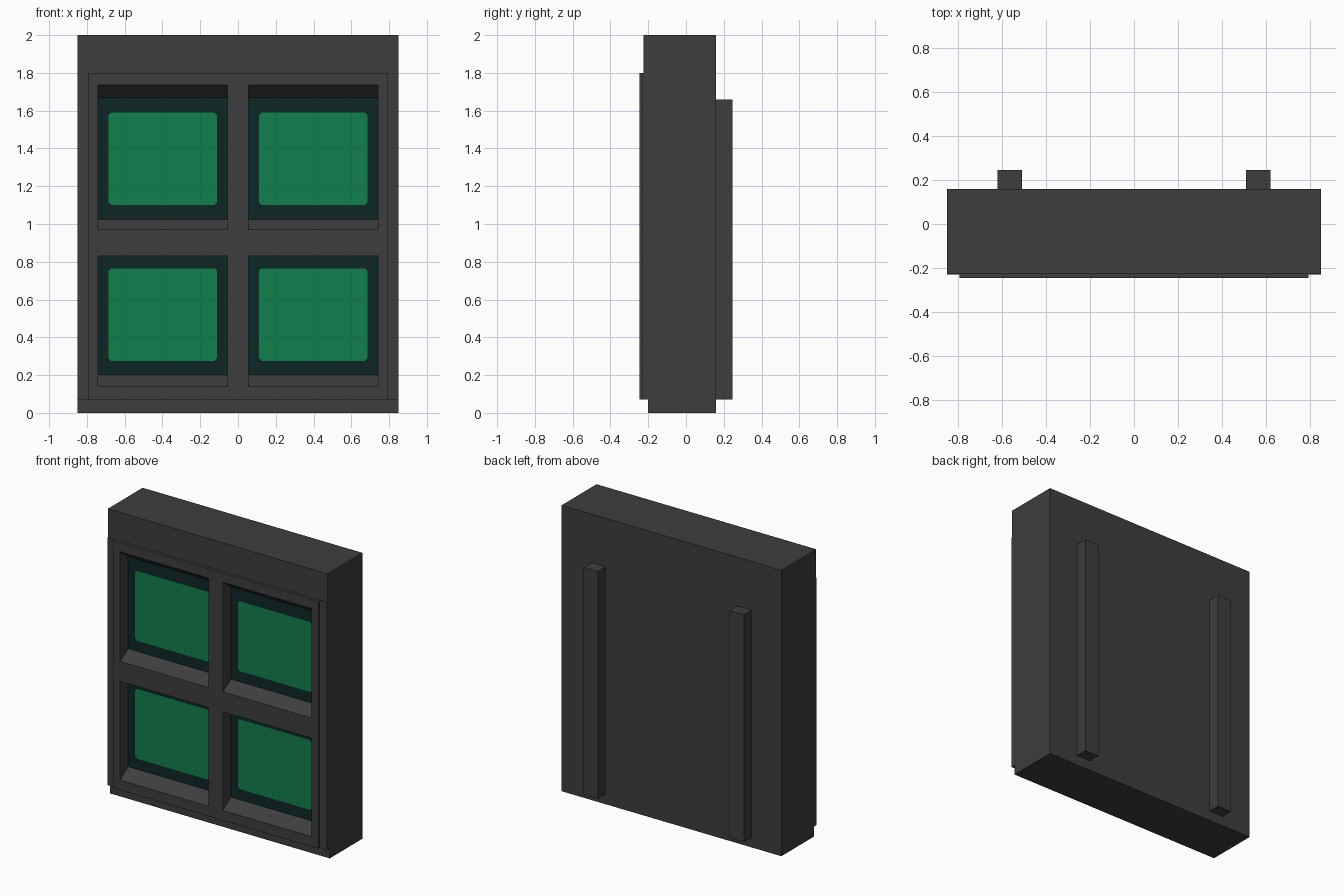
import bpy, bmesh

if "Cube" in bpy.data.objects:
    bpy.data.objects.remove(bpy.data.objects["Cube"])


def material(name, rgb):
    m = bpy.data.materials.new(name)
    m.diffuse_color = (*rgb, 1)
    m.use_nodes = True
    m.node_tree.nodes["Principled BSDF"].inputs["Base Color"].default_value = m.diffuse_color
    return m


GREY = material("charcoal_grey", (0.047, 0.047, 0.047))
DARK = material("dark_teal", (0.0045, 0.019, 0.019))
GREEN = material("screen_green", (0.0055, 0.215, 0.070))


def prism(bm, pts, axis, a, b):
    """Extrude a 2D outline along x (points are y,z) or y (points are x,z)."""
    def co(p, t):
        return (t, p[0], p[1]) if axis == "x" else (p[0], t, p[1])
    lo = [bm.verts.new(co(p, a)) for p in pts]
    hi = [bm.verts.new(co(p, b)) for p in pts]
    bm.faces.new(lo)
    bm.faces.new(hi[::-1])
    for i in range(len(pts)):
        j = (i + 1) % len(pts)
        bm.faces.new((lo[i], lo[j], hi[j], hi[i]))


def rect(x0, x1, z0, z1, c=0):
    """Rectangle outline with optional clipped corners."""
    if not c:
        return [(x0, z0), (x1, z0), (x1, z1), (x0, z1)]
    return [(x0 + c, z0), (x1 - c, z0), (x1, z0 + c), (x1, z1 - c),
            (x1 - c, z1), (x0 + c, z1), (x0, z1 - c), (x0, z0 + c)]


def make(name, mat, *prisms):
    bm = bmesh.new()
    for p in prisms:
        prism(bm, *p)
    bmesh.ops.recalc_face_normals(bm, faces=bm.faces)
    me = bpy.data.meshes.new(name)
    bm.to_mesh(me)
    bm.free()
    me.materials.append(mat)
    ob = bpy.data.objects.new(name, me)
    bpy.context.collection.objects.link(ob)
    return ob


def boolean(ob, other, op):
    mod = ob.modifiers.new(op, "BOOLEAN")
    mod.operation, mod.object, mod.solver = op, other, "EXACT"
    bpy.context.view_layer.objects.active = ob
    bpy.ops.object.modifier_apply(modifier=mod.name)
    bpy.data.objects.remove(other)


FRONT, GLASS = -0.245, -0.155
COLUMNS = [(-0.74, -0.055), (0.055, 0.74)]
# front bottom, front top, glass bottom, glass top of each row of openings
ROWS = [(0.14, 0.83, 0.20, 0.83), (0.97, 1.735, 1.025, 1.67)]

# Cabinet: side profile with recessed foot and set-back header
cabinet = make("cabinet", GREY, (
    [(-0.20, 0), (0.16, 0), (0.16, 2), (-0.225, 2), (-0.225, 1.8),
     (-0.23, 1.8), (-0.23, 0.07), (-0.20, 0.07)], "x", -0.85, 0.85))

# Raised front frame
frame = make("front_frame", GREY, (rect(-0.793, 0.793, 0.07, 1.8), "y", FRONT, 0))
boolean(cabinet, frame, "UNION")

# Window openings with sloped sills
cutter = make("opening_cutter", GREY, *[
    ([(-0.35, f0), (FRONT, f0), (GLASS, g0), (GLASS, g1), (FRONT, f1), (-0.35, f1)],
     "x", x0, x1) for x0, x1 in COLUMNS for f0, f1, g0, g1 in ROWS])
cutter.hide_render = True
boolean(cabinet, cutter, "DIFFERENCE")

# Dark panes with green screens
for col, (x0, x1) in zip(("left", "right"), COLUMNS):
    for row, (f0, f1, g0, g1), z0 in zip(("lower", "upper"), ROWS, (0.275, 1.10)):
        make(f"{row}_{col}_pane", DARK,
             (rect(x0, x1, g0, g1), "y", GLASS - 0.002, GLASS + 0.002))
        make(f"{row}_{col}_screen", GREEN,
             (rect(x0 + 0.055, x1 - 0.055, z0, z0 + 0.49, 0.015),
              "y", GLASS - 0.004, GLASS))

# Rear mounting rails
for side, s in (("left", -1), ("right", 1)):
    make(f"{side}_rear_rail", GREY,
         (rect(s * 0.565 - 0.055, s * 0.565 + 0.055, 0.07, 1.66), "y", 0.15, 0.245))
